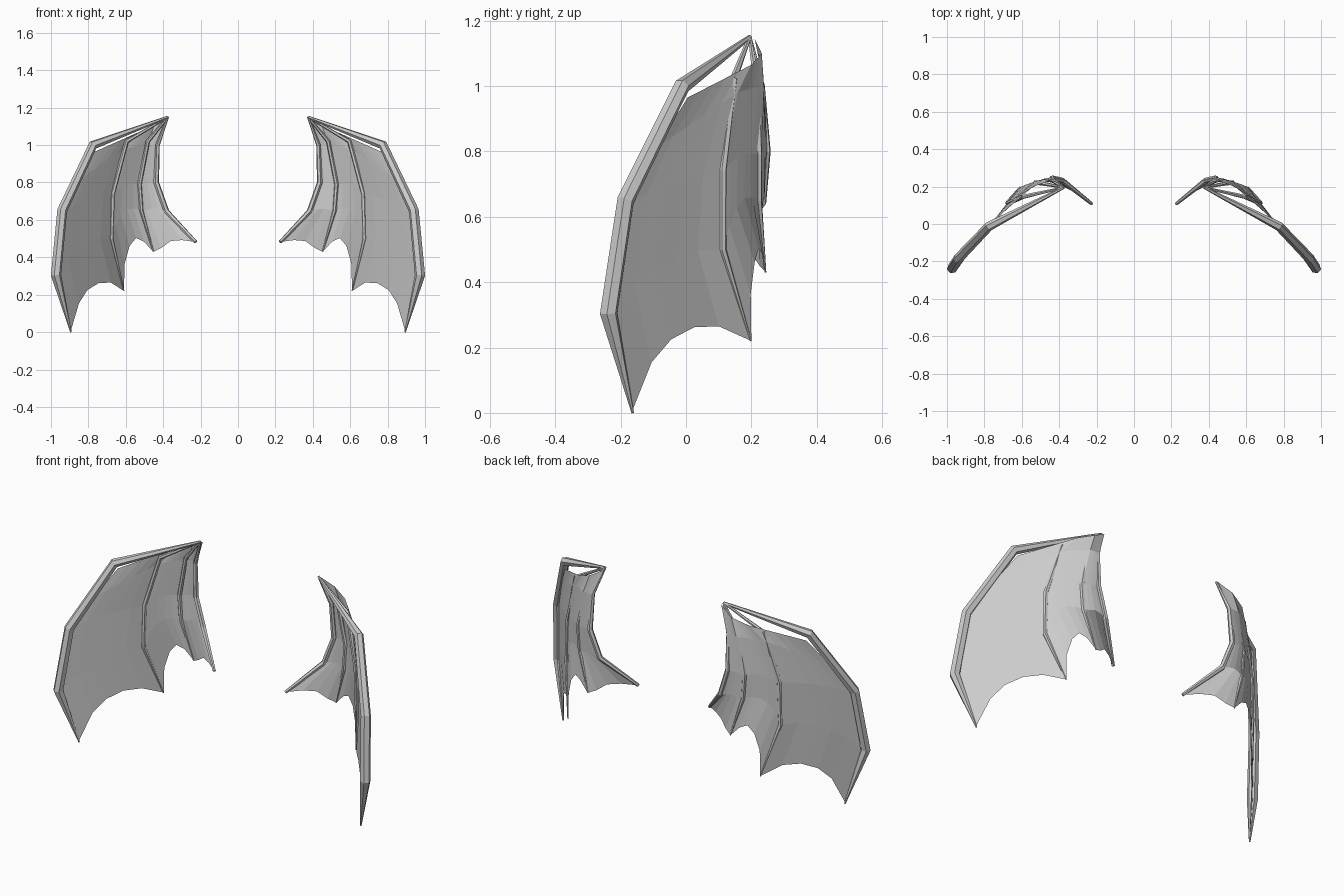
import bpy, bmesh
from mathutils import Vector

if "Cube" in bpy.data.objects:
    bpy.data.objects.remove(bpy.data.objects["Cube"])


def finish(bm, name):
    bmesh.ops.recalc_face_normals(bm, faces=bm.faces)
    me = bpy.data.meshes.new(name)
    bm.to_mesh(me)
    bm.free()
    ob = bpy.data.objects.new(name, me)
    bpy.context.collection.objects.link(ob)
    mod = ob.modifiers.new("Mirror", 'MIRROR')
    mod.use_mirror_merge = False
    return ob


def finger(name, pts, radii, sides=6):
    """Tapered six-sided bone swept along a path."""
    pts = [Vector(p) for p in pts]
    bm = bmesh.new()
    rings = []
    from math import cos, sin, pi
    for i, p in enumerate(pts):
        a = (p - pts[i - 1]).normalized() if i else Vector()
        b = (pts[i + 1] - p).normalized() if i < len(pts) - 1 else Vector()
        t = (a + b).normalized()
        u = Vector((0.65, 0.76, 0))
        u = (u - t * u.dot(t)).normalized()
        v = t.cross(u)
        rings.append([bm.verts.new(p + radii[i] * (u * cos(2 * pi * k / sides) + v * sin(2 * pi * k / sides)))
                      for k in range(sides)])
    for r, s in zip(rings, rings[1:]):
        for k in range(sides):
            n = (k + 1) % sides
            bm.faces.new((r[k], r[n], s[n], s[k]))
    bm.faces.new(rings[0])
    bm.faces.new(rings[-1])
    return finish(bm, name)


def membrane(name, a, b, hem):
    """Skin between two rails; the hem points scallop its lower edge."""
    a = [Vector(p) for p in a]
    b = [Vector(p) for p in b]
    hem = [a[-1]] + [Vector(p) for p in hem] + [b[-1]]
    n = len(hem) - 1
    bm = bmesh.new()
    rows = []
    last = len(a) - 1
    for i in range(len(a)):
        w = (i / last) ** 3
        row = []
        for j in range(n + 1):
            s = j / n
            pull = hem[j] - a[-1].lerp(b[-1], s)
            row.append(bm.verts.new(a[i].lerp(b[i], s) + pull * w))
        rows.append(row)
    for r, s in zip(rows, rows[1:]):
        for j in range(n):
            bm.faces.new((r[j], r[j + 1], s[j + 1], s[j]))
    return finish(bm, name)


# Finger bones fanning out from the wrist
wrist = (0.375, 0.195, 1.15)
finger("outer_finger",
       [wrist, (0.775, -0.012, 1.0), (0.94, -0.185, 0.65), (0.973, -0.237, 0.305), (0.893, -0.163, 0.0)],
       [0.007, 0.025, 0.027, 0.028, 0.004])
finger("second_finger",
       [wrist, (0.595, 0.145, 1.02), (0.67, 0.112, 0.74), (0.677, 0.112, 0.5), (0.61, 0.198, 0.22)],
       [0.006, 0.012, 0.013, 0.012, 0.003])
finger("third_finger",
       [wrist, (0.482, 0.215, 1.02), (0.527, 0.222, 0.79), (0.517, 0.222, 0.65), (0.452, 0.243, 0.43)],
       [0.006, 0.011, 0.012, 0.011, 0.003])
finger("inner_finger",
       [wrist, (0.43, 0.23, 1.0), (0.437, 0.245, 0.8), (0.382, 0.232, 0.645), (0.226, 0.108, 0.482)],
       [0.006, 0.012, 0.015, 0.015, 0.009])

# Membrane panels share these rails, slightly behind the bones
rail1 = [(0.765, 0.005, 0.965), (0.855, -0.09, 0.81), (0.93, -0.175, 0.64), (0.957, -0.217, 0.3), (0.893, -0.163, 0.01)]
rail2 = [(0.54, 0.2, 1.065), (0.605, 0.158, 0.98), (0.668, 0.114, 0.74), (0.675, 0.114, 0.5), (0.61, 0.2, 0.22)]
rail3 = [(0.45, 0.232, 1.1), (0.485, 0.238, 1.0), (0.527, 0.226, 0.79), (0.517, 0.226, 0.65), (0.452, 0.245, 0.43)]
rail4 = [(0.37, 0.21, 1.145), (0.427, 0.24, 1.0), (0.437, 0.25, 0.8), (0.384, 0.235, 0.645), (0.226, 0.108, 0.482)]
membrane("outer_membrane", rail1, rail2,
         [(0.85, -0.105, 0.155), (0.805, -0.045, 0.225), (0.745, 0.025, 0.262), (0.68, 0.1, 0.265)])
membrane("middle_membrane", rail2, rail3,
         [(0.606, 0.198, 0.365), (0.58, 0.21, 0.46), (0.545, 0.222, 0.503), (0.505, 0.235, 0.485)])
membrane("inner_membrane", rail3, rail4,
         [(0.41, 0.225, 0.45), (0.36, 0.2, 0.487), (0.3, 0.16, 0.492)])
